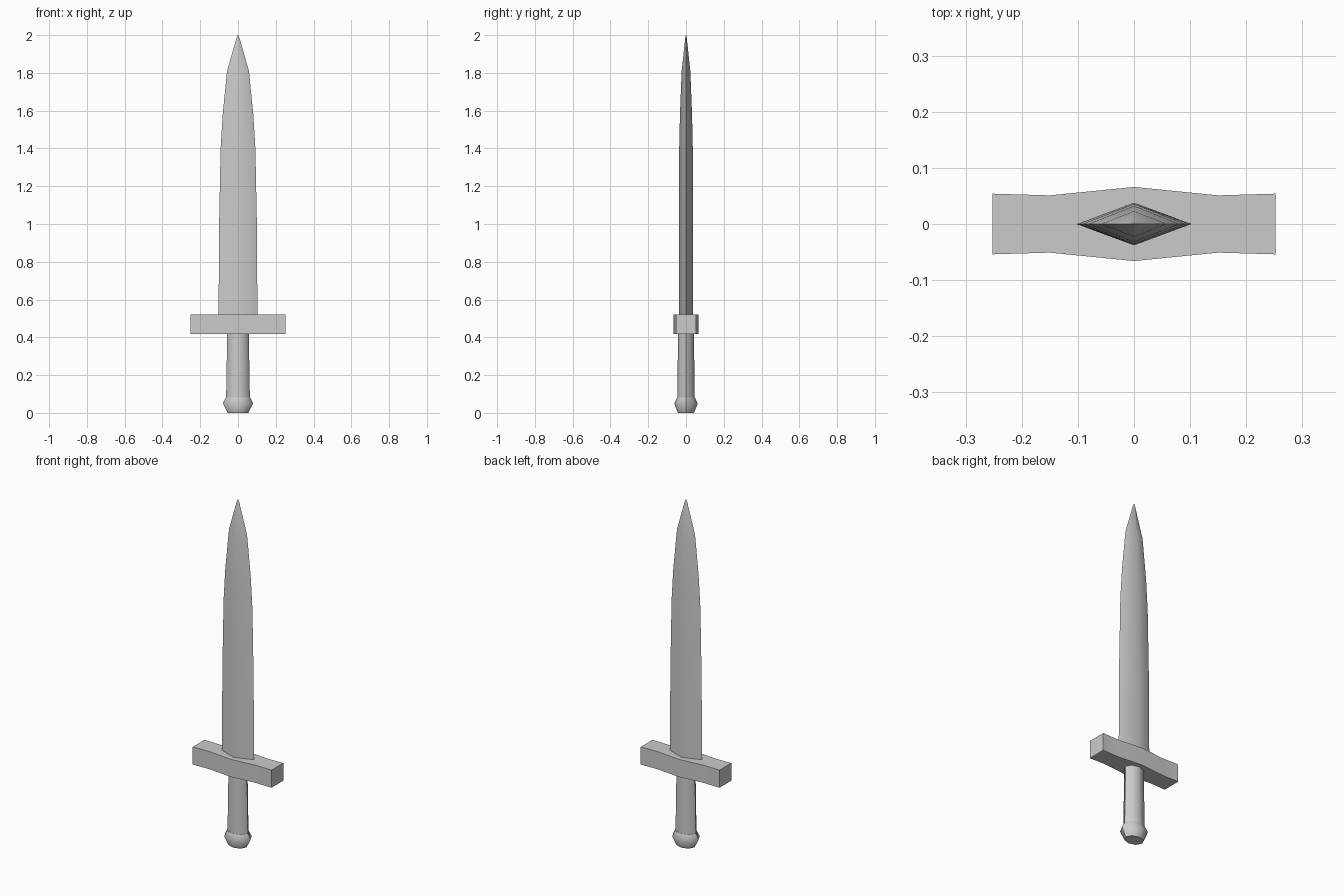
import bpy, bmesh, math

cube = bpy.data.objects.get("Cube")
if cube:
    bpy.data.objects.remove(cube, do_unlink=True)

steel = bpy.data.materials.new("light_grey")
steel.use_nodes = True
grey = (0.6, 0.6, 0.6, 1)
steel.diffuse_color = grey
steel.node_tree.nodes["Principled BSDF"].inputs["Base Color"].default_value = grey


def finish(name, bm, angle):
    """Turn a bmesh into a shaded, coloured object."""
    bmesh.ops.remove_doubles(bm, verts=bm.verts, dist=1e-5)
    bmesh.ops.recalc_face_normals(bm, faces=bm.faces)
    mesh = bpy.data.meshes.new(name)
    bm.to_mesh(mesh)
    bm.free()
    mesh.materials.append(steel)
    obj = bpy.data.objects.new(name, mesh)
    bpy.context.collection.objects.link(obj)
    bpy.ops.object.select_all(action="DESELECT")
    obj.select_set(True)
    bpy.context.view_layer.objects.active = obj
    bpy.ops.object.shade_smooth_by_angle(angle=math.radians(angle))


def loft(name, sides, rings, angle):
    """Stack elliptical rings of (half width, half depth, height)."""
    bm = bmesh.new()
    turns = [2 * math.pi * i / sides for i in range(sides)]
    loops = [[bm.verts.new((w * math.cos(t), d * math.sin(t), z)) for t in turns]
             for w, d, z in rings]
    for low, high in zip(loops, loops[1:]):
        for i in range(sides):
            j = (i + 1) % sides
            bm.faces.new((low[i], low[j], high[j], high[i]))
    bm.faces.new(loops[0])
    bm.faces.new(loops[-1])
    finish(name, bm, angle)


# Diamond-section blade tapering to a point
loft("blade", 4, [
    (0.103, 0.038, 0.50), (0.100, 0.038, 1.00), (0.092, 0.036, 1.40),
    (0.081, 0.032, 1.58), (0.058, 0.023, 1.81), (0.008, 0.004, 1.985),
    (0.001, 0.001, 2.0)], 50)

# Oval grip and flared pommel
loft("grip", 8, [(0.063, 0.046, 0.07), (0.057, 0.042, 0.43)], 50)
loft("pommel", 8, [
    (0.055, 0.043, 0.0), (0.080, 0.062, 0.05), (0.064, 0.047, 0.082)], 50)

# Waisted crossguard, extruded from its plan outline
bm = bmesh.new()
half = [(-0.252, 0.054), (-0.15, 0.051), (0, 0.066), (0.15, 0.051), (0.252, 0.054)]
outline = half + [(x, -y) for x, y in reversed(half)]
base = bm.faces.new([bm.verts.new((x, y, 0.418)) for x, y in outline])
top = bmesh.ops.extrude_face_region(bm, geom=[base])["geom"]
bmesh.ops.translate(bm, vec=(0, 0, 0.102),
                    verts=[v for v in top if isinstance(v, bmesh.types.BMVert)])
finish("crossguard", bm, 30)
